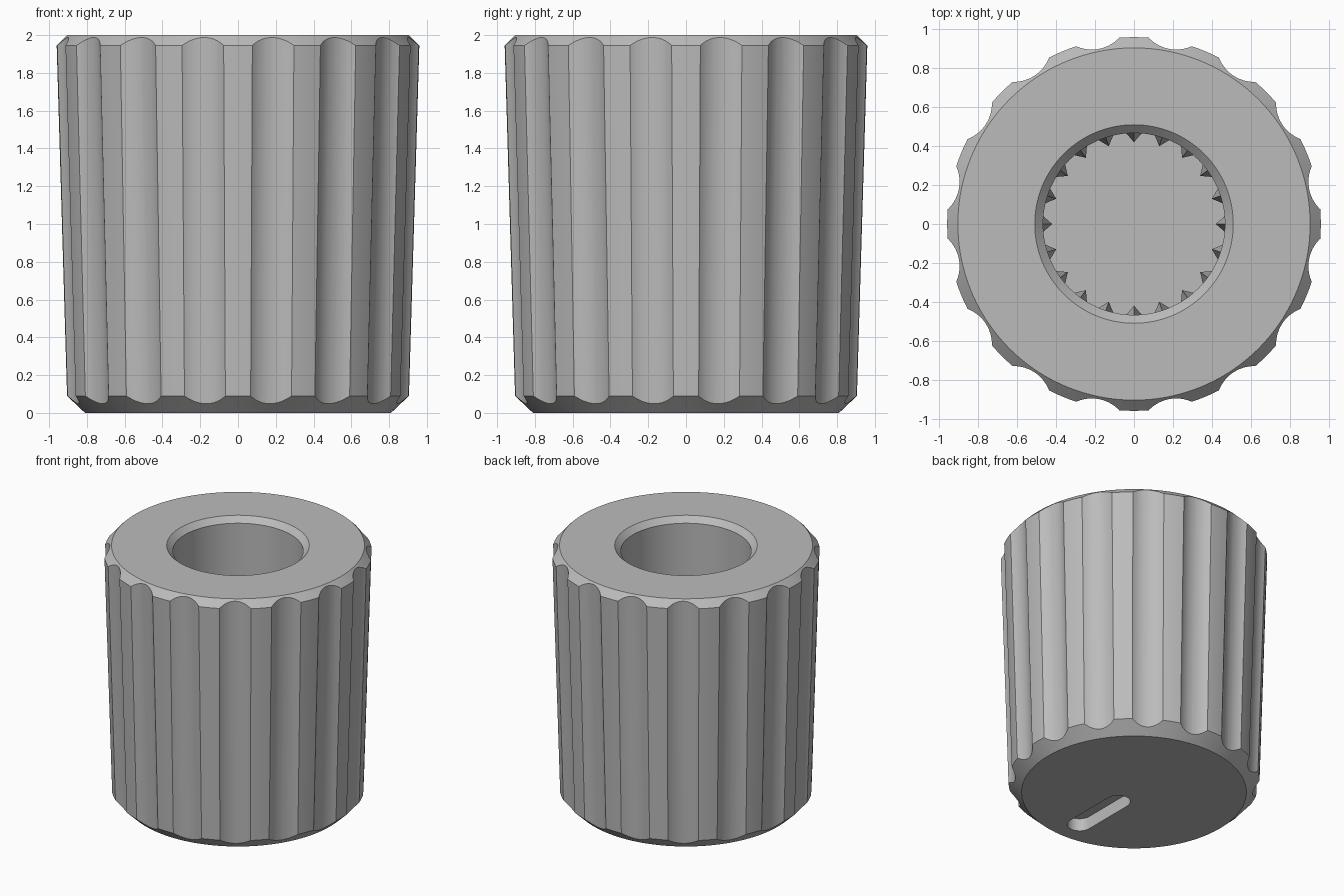
import bpy, bmesh, math
from mathutils import Matrix, Vector

if "Cube" in bpy.data.objects:
    bpy.data.objects.remove(bpy.data.objects["Cube"])

TAU = 2 * math.pi
BORE_R, BORE_FLOOR = 0.467, 0.40

grey = bpy.data.materials.new("knob grey")
grey.diffuse_color = (0.5, 0.5, 0.5, 1)
grey.use_nodes = True
grey.node_tree.nodes["Principled BSDF"].inputs["Base Color"].default_value = grey.diffuse_color


def make_object(name, bm):
    bmesh.ops.recalc_face_normals(bm, faces=bm.faces[:])
    mesh = bpy.data.meshes.new(name)
    bm.to_mesh(mesh)
    bm.free()
    mesh.materials.append(grey)
    obj = bpy.data.objects.new(name, mesh)
    bpy.context.collection.objects.link(obj)
    return obj


def cut(target, cutter):
    mod = target.modifiers.new("cut", 'BOOLEAN')
    mod.operation = 'DIFFERENCE'
    mod.solver = 'EXACT'
    mod.object = cutter
    bpy.context.view_layer.objects.active = target
    bpy.ops.object.modifier_apply(modifier=mod.name)
    bpy.data.objects.remove(cutter, do_unlink=True)


# Knob body: tapered, chamfered, with a blind bore from the top
profile = [(0, 0), (0.81, 0), (0.905, 0.09), (0.96, 1.945), (0.905, 2.0),
           (0.51, 2.0), (BORE_R, 1.957), (BORE_R, BORE_FLOOR), (0, BORE_FLOOR)]
bm = bmesh.new()
verts = [bm.verts.new((r, 0, z)) for r, z in profile]
edges = [bm.edges.new(pair) for pair in zip(verts, verts[1:])]
bmesh.ops.spin(bm, geom=verts + edges, cent=(0, 0, 0), axis=(0, 0, 1),
               angle=TAU, steps=160, use_merge=True)
bmesh.ops.remove_doubles(bm, verts=bm.verts[:], dist=1e-5)
body = make_object("knob_body", bm)

# Sixteen grip flutes, cut by rods that follow the taper
ROD_R = 0.19
bm = bmesh.new()
for i in range(16):
    a = TAU * (i + 0.5) / 16
    out = Vector((math.cos(a), math.sin(a), 0))
    low = out * (0.857 + ROD_R) + Vector((0, 0, -0.1))
    high = out * (0.921 + ROD_R) + Vector((0, 0, 2.1))
    d = high - low
    place = Matrix.Translation((low + high) / 2) @ d.to_track_quat('Z', 'Y').to_matrix().to_4x4()
    bmesh.ops.create_cone(bm, cap_ends=True, segments=64, radius1=ROD_R,
                          radius2=ROD_R, depth=d.length, matrix=place)
cut(body, make_object("flute_cutter", bm))

# Rounded pointer slot in the underside, running towards the front
bm = bmesh.new()
ring = []
for i in range(42):
    a = math.pi * (i % 21) / 20 + (math.pi if i >= 21 else 0)
    y = -0.18 if i < 21 else -0.61
    ring.append(bm.verts.new((0.09 * math.cos(a), y + 0.09 * math.sin(a), -0.1)))
face = bm.faces.new(ring)
top = bmesh.ops.extrude_face_region(bm, geom=[face])
bmesh.ops.translate(bm, vec=(0, 0, 0.2),
                    verts=[v for v in top["geom"] if isinstance(v, bmesh.types.BMVert)])
cut(body, make_object("slot_cutter", bm))

bpy.ops.object.select_all(action='DESELECT')
body.select_set(True)
bpy.context.view_layer.objects.active = body
bpy.ops.object.shade_smooth_by_angle(angle=math.radians(25))

# Twenty spline teeth inside the bore, tapering to a point at the top
bm = bmesh.new()
for i in range(20):
    rot = Matrix.Rotation(TAU * i / 20, 3, 'Z')
    rings = []
    for z in (BORE_FLOOR, 1.0):
        rings.append([bm.verts.new(rot @ Vector(p)) for p in
                      ((0.469, -0.042, z), (0.42, 0, z), (0.469, 0.042, z))])
    tip = bm.verts.new(rot @ Vector((0.467, 0, 1.3)))
    for j in range(3):
        k = (j + 1) % 3
        bm.faces.new((rings[0][j], rings[0][k], rings[1][k], rings[1][j]))
        bm.faces.new((rings[1][j], rings[1][k], tip))
    bm.faces.new(rings[0][::-1])
make_object("bore_teeth", bm)
